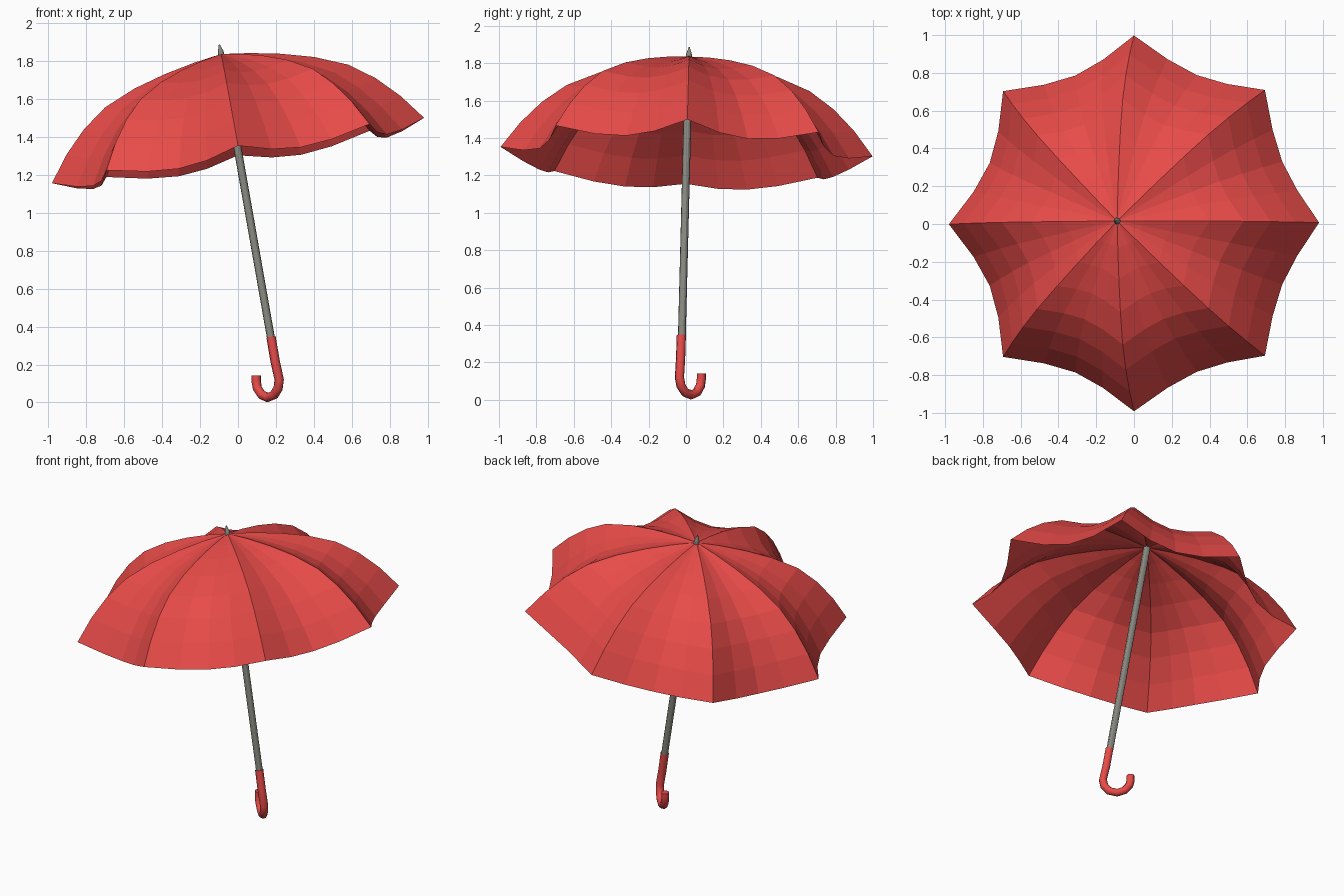
import bpy, math
from mathutils import Vector

if "Cube" in bpy.data.objects:
    bpy.data.objects.remove(bpy.data.objects["Cube"])

# Tilted umbrella axis and the plane of the rim
CENTRE = Vector((0, 0.003, 1.327))
AXIS = Vector((-0.173, 0.025, 0.985)).normalized()
V = AXIS.cross(Vector((1, 0, 0))).normalized()
U = V.cross(AXIS).normalized()


def material(name, rgb):
    m = bpy.data.materials.new(name)
    m.diffuse_color = (*rgb, 1)
    m.use_nodes = True
    m.node_tree.nodes["Principled BSDF"].inputs["Base Color"].default_value = m.diffuse_color
    return m


red = material("red", (0.8, 0.07, 0.065))
grey = material("grey", (0.25, 0.25, 0.22))


def place(r, a, h):
    return CENTRE + U * (r * math.cos(a)) + V * (r * math.sin(a)) + AXIS * h


def mesh_object(name, verts, faces, mat):
    me = bpy.data.meshes.new(name)
    me.from_pydata(verts, [], faces)
    me.materials.append(mat)
    ob = bpy.data.objects.new(name, me)
    bpy.context.collection.objects.link(ob)
    return ob


def rod(name, start, end, r1, r2, mat, sides=12):
    d = end - start
    bpy.ops.mesh.primitive_cone_add(vertices=sides, radius1=r1, radius2=r2,
                                    depth=d.length, location=(start + end) / 2,
                                    rotation=d.to_track_quat('Z', 'Y').to_euler())
    ob = bpy.context.object
    ob.name = name
    ob.data.materials.append(mat)
    bpy.ops.object.shade_smooth_by_angle()
    return ob


# Canopy: eight ribs with fabric drawn inwards and down between them
RIB = [(0.15, 0.495), (0.31, 0.463), (0.48, 0.416), (0.65, 0.345),
       (0.78, 0.25), (0.893, 0.135), (0.995, 0.0)]
RIBS, COLS = 8, 4
n = RIBS * COLS
verts, faces = [place(0, 0, 0.516)], []
for r, h in RIB:
    t = r / 0.995
    for i in range(n):
        s = (i % COLS) / COLS
        sag = 4 * s * (1 - s)
        verts.append(place(r * (1 - 0.145 * sag), 2 * math.pi * i / n, h - 0.06 * t * sag))
for i in range(n):
    j = (i + 1) % n
    faces.append((0, 1 + i, 1 + j))
    for k in range(len(RIB) - 1):
        a, b = 1 + k * n, 1 + (k + 1) * n
        faces.append((a + i, b + i, b + j, a + j))
mesh_object("canopy", verts, faces, red)

# Shaft and pointed tip
rod("shaft", place(0, 0, -1.0), place(0, 0, 0.512), 0.021, 0.021, grey)
rod("tip_collar", place(0, 0, 0.505), place(0, 0, 0.53), 0.018, 0.015, grey)
rod("tip", place(0, 0, 0.53), place(0, 0, 0.567), 0.015, 0.003, grey)

# Hooked handle
path = [(0.174, -0.025, 0.345), (0.195, -0.029, 0.22), (0.217, -0.035, 0.12),
        (0.211, -0.027, 0.075), (0.19, -0.005, 0.04), (0.157, 0.028, 0.026),
        (0.125, 0.058, 0.04), (0.102, 0.077, 0.075), (0.096, 0.082, 0.11),
        (0.096, 0.082, 0.142)]
cu = bpy.data.curves.new("handle", 'CURVE')
cu.dimensions = '3D'
cu.bevel_depth = 0.025
cu.bevel_resolution = 2
cu.use_fill_caps = True
sp = cu.splines.new('POLY')
sp.points.add(len(path) - 1)
for p, co in zip(sp.points, path):
    p.co = (*co, 1)
sp.use_smooth = True
cu.materials.append(red)
handle = bpy.data.objects.new("handle", cu)
bpy.context.collection.objects.link(handle)
